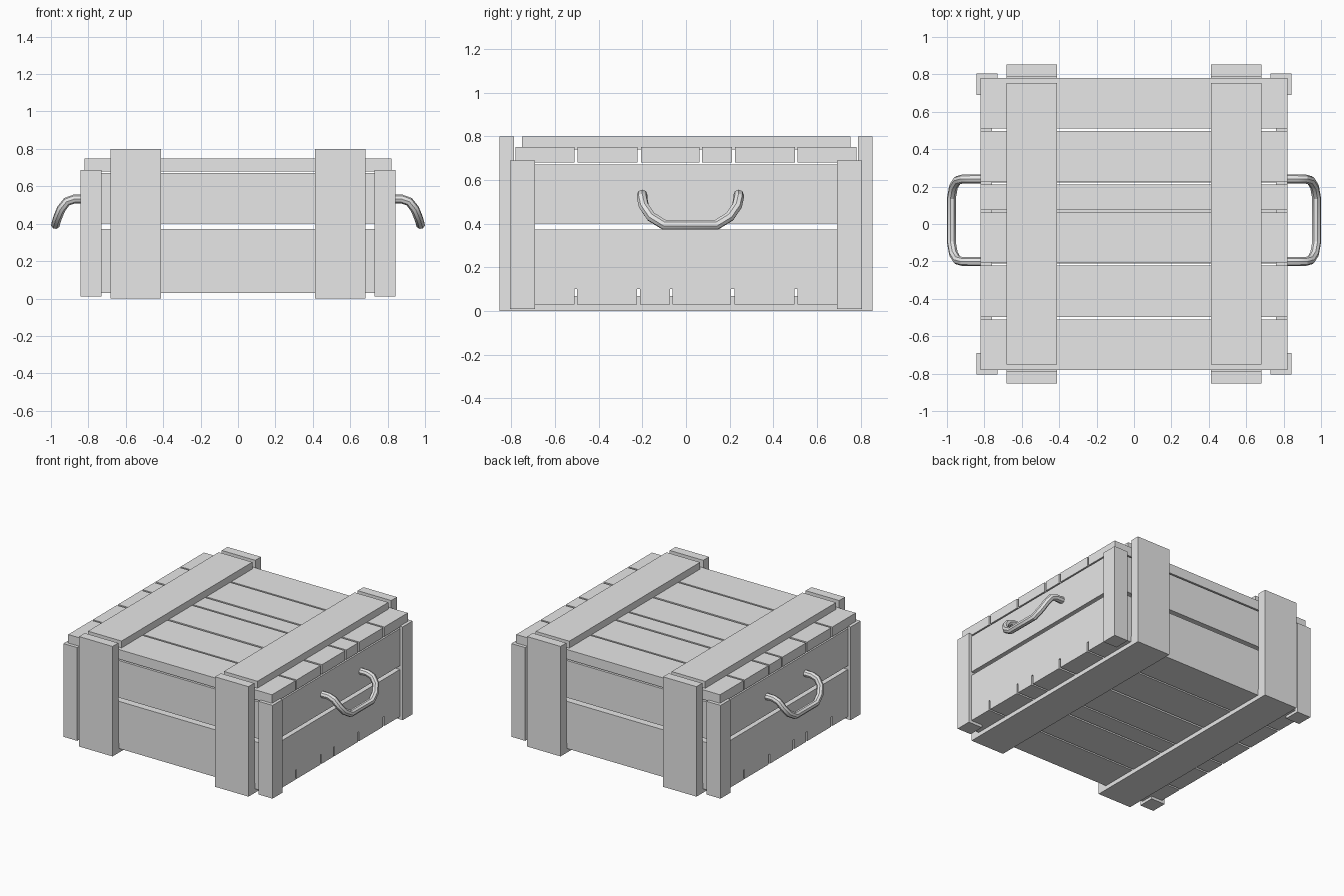
import bpy
import bmesh
from mathutils import Vector

cube = bpy.data.objects.get("Cube")
if cube:
    bpy.data.objects.remove(cube, do_unlink=True)

# One plain grey for the whole crate
grey = bpy.data.materials.new("plain_grey")
grey.use_nodes = True
colour = (0.8, 0.8, 0.8, 1)
grey.diffuse_color = colour
grey.node_tree.nodes["Principled BSDF"].inputs["Base Color"].default_value = colour


def board(name, xs, ys, zs):
    """Box between the given low and high limits on each axis."""
    low, high = (Vector(p) for p in zip(xs, ys, zs))
    bm = bmesh.new()
    bmesh.ops.create_cube(bm, size=1)
    for v in bm.verts:
        v.co = (low + high) / 2 + v.co * (high - low)
    mesh = bpy.data.meshes.new(name)
    bm.to_mesh(mesh)
    bm.free()
    mesh.materials.append(grey)
    obj = bpy.data.objects.new(name, mesh)
    bpy.context.collection.objects.link(obj)
    return obj


def span(a, b, side):
    """Limits mirrored to the chosen side."""
    return sorted((a * side, b * side))


HALF_X, HALF_Y, THICK = 0.82, 0.78, 0.06
SIDES = {"left": 1, "right": -1}
ENDS = {"front": -1, "back": 1}

# Lid and floor planks; the floor is the lid pattern turned over
planks = [(-0.78, -0.51), (-0.497, -0.222), (-0.207, 0.061),
          (0.074, 0.21), (0.224, 0.498), (0.511, 0.78)]
for i, (a, b) in enumerate(planks):
    board(f"lid_plank_{i}", (-HALF_X, HALF_X), (a, b), (0.68, 0.75))
    board(f"floor_plank_{i}", (-HALF_X, HALF_X), span(a, b, -1), (0.03, 0.10))

# Wall planks in two rows
for row, zs in {"lower": (0.10, 0.373), "upper": (0.40, 0.67)}.items():
    for name, s in ENDS.items():
        board(f"{name}_{row}_wall", (-HALF_X, HALF_X),
              span(HALF_Y - THICK, HALF_Y, s), zs)
    for name, s in SIDES.items():
        board(f"{name}_{row}_wall", span(HALF_X - THICK, HALF_X, s),
              (THICK - HALF_Y, HALF_Y - THICK), zs)

for side, s in SIDES.items():
    # Battens over the lid, under the floor and up both ends
    xs = span(0.412, 0.682, s)
    board(f"{side}_lid_batten", xs, (-0.75, 0.753), (0.74, 0.80))
    board(f"{side}_floor_batten", xs, (-0.79, 0.79), (0, 0.07))
    for end, e in ENDS.items():
        board(f"{end}_{side}_batten", xs, span(0.787, 0.853, e), (0, 0.80))
        # Corner posts
        board(f"{end}_{side}_post", span(0.73, 0.842, s),
              span(0.69, 0.805, e), (0.01, 0.688))

# Carrying handles: a hanging bent bar on each side
MIDDLE = 0.02
arm = [(0.78, 0.221, 0.532), (0.875, 0.221, 0.532), (0.915, 0.221, 0.518),
       (0.945, 0.213, 0.48), (0.965, 0.18, 0.432), (0.976, 0.12, 0.395)]
path = arm + [(x, -y, z) for x, y, z in reversed(arm)]
for side, s in SIDES.items():
    curve = bpy.data.curves.new(f"{side}_handle", "CURVE")
    curve.dimensions = "3D"
    curve.bevel_depth = 0.024
    curve.bevel_resolution = 2
    curve.use_fill_caps = True
    spline = curve.splines.new("POLY")
    spline.points.add(len(path) - 1)
    for point, (x, y, z) in zip(spline.points, path):
        point.co = (x * s, y + MIDDLE, z, 1)
    curve.materials.append(grey)
    handle = bpy.data.objects.new(f"{side}_handle", curve)
    bpy.context.collection.objects.link(handle)
    bpy.ops.object.select_all(action="DESELECT")
    handle.select_set(True)
    bpy.context.view_layer.objects.active = handle
    bpy.ops.object.convert(target="MESH")
    bpy.ops.object.shade_smooth_by_angle()
